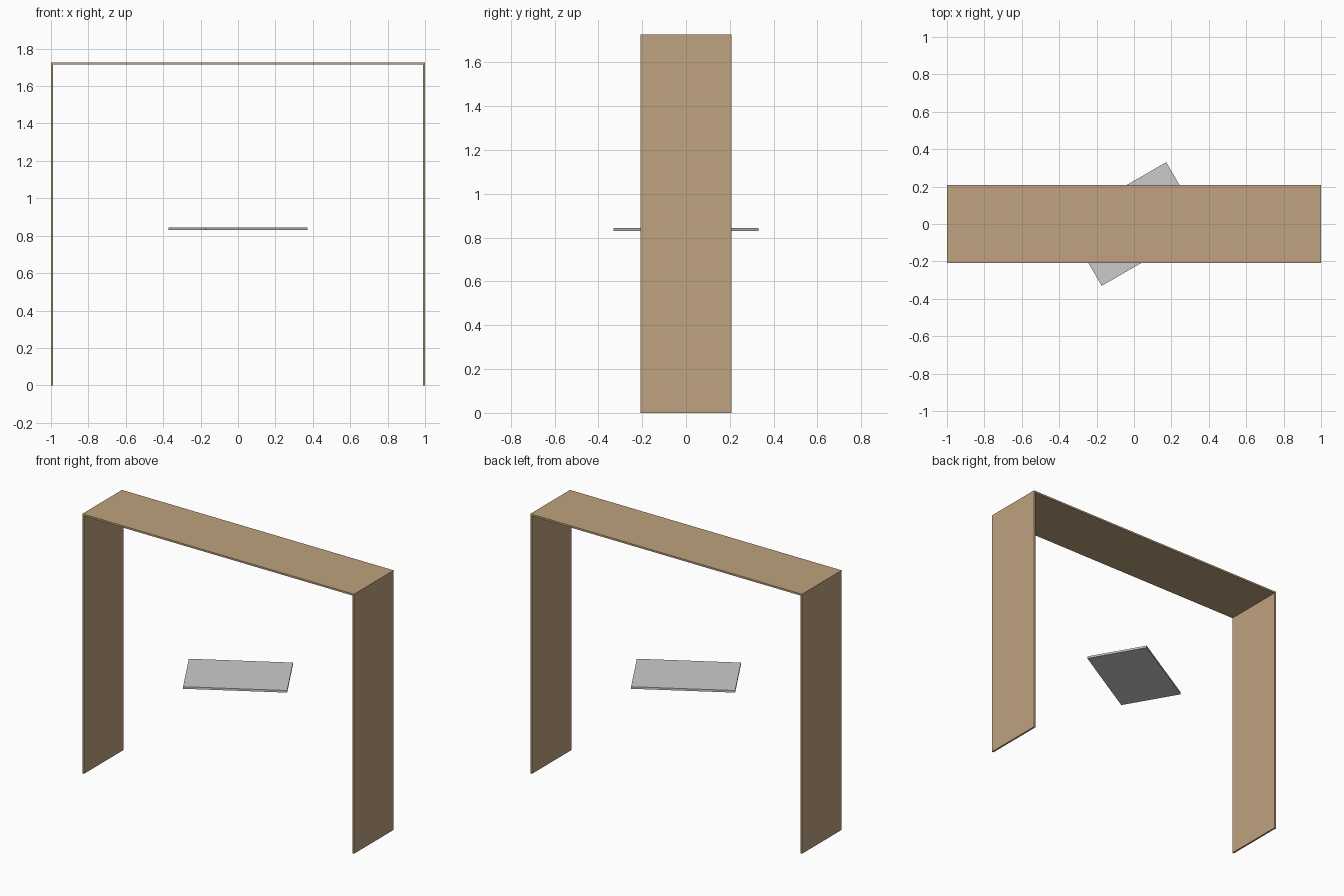
import bpy, bmesh, math

if "Cube" in bpy.data.objects:
    bpy.data.objects.remove(bpy.data.objects["Cube"])

W, D, H, T = 1.0, 0.208, 1.727, 0.012   # half width, half depth, height, board thickness

wood = bpy.data.materials.new("light_wood")
wood.diffuse_color = (0.52, 0.36, 0.21, 1)
wood.use_nodes = True
wood.node_tree.nodes["Principled BSDF"].inputs["Base Color"].default_value = wood.diffuse_color


def board(name, profile):
    """Extrude an x-z profile through the depth of the frame."""
    bm = bmesh.new()
    face = bm.faces.new([bm.verts.new((x, -D, z)) for x, z in profile])
    ext = bmesh.ops.extrude_face_region(bm, geom=[face])
    verts = [v for v in ext["geom"] if isinstance(v, bmesh.types.BMVert)]
    bmesh.ops.translate(bm, vec=(0, 2 * D, 0), verts=verts)
    bmesh.ops.recalc_face_normals(bm, faces=bm.faces)
    mesh = bpy.data.meshes.new(name)
    bm.to_mesh(mesh)
    bm.free()
    mesh.materials.append(wood)
    bpy.context.collection.objects.link(bpy.data.objects.new(name, mesh))


# Side boards and top board, mitred at the corners
for name, s in (("left_side", -1), ("right_side", 1)):
    board(name, [(s * W, 0), (s * W, H), (s * (W - T), H - T), (s * (W - T), 0)])
board("top_board", [(-W, H), (W, H), (W - T, H - T), (-W + T, H - T)])

# Thin grey panel, turned inside the frame
bpy.ops.mesh.primitive_cube_add(size=1, location=(0, 0, 0.838),
                                rotation=(0, 0, math.radians(30)))
panel = bpy.context.object
panel.name = "turned_panel"
panel.scale = (0.63, 0.40, 0.014)
